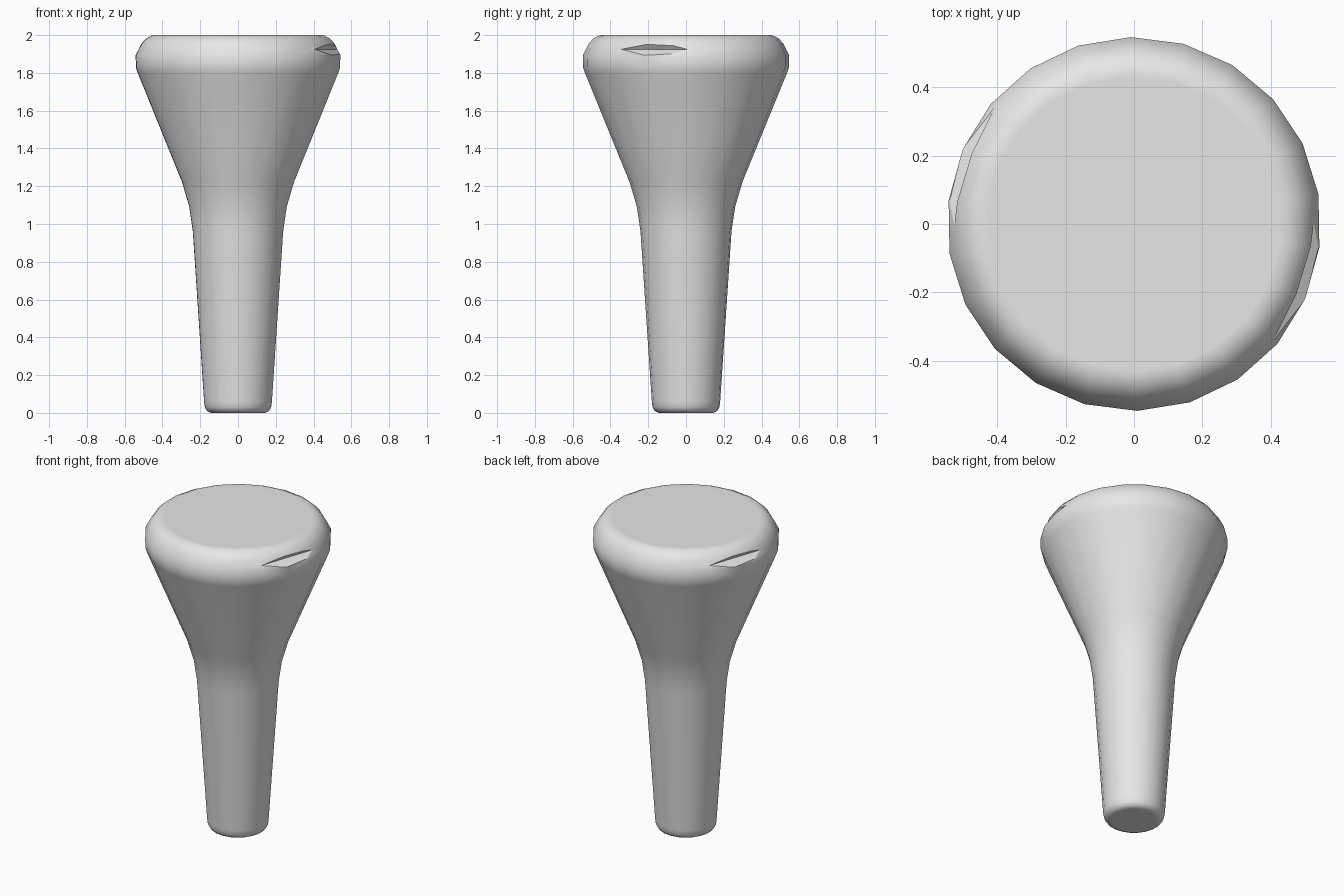
import bpy, bmesh, math
from mathutils import Matrix, Vector

cube = bpy.data.objects.get("Cube")
if cube:
    bpy.data.objects.remove(cube, do_unlink=True)

SIDES = 22
START = math.radians(91)

# One plain grey material
grey = bpy.data.materials.new("light grey")
grey.use_nodes = True
grey.diffuse_color = (0.8, 0.8, 0.8, 1)
grey.node_tree.nodes["Principled BSDF"].inputs["Base Color"].default_value = (0.8, 0.8, 0.8, 1)


def make_object(name, bm):
    bmesh.ops.recalc_face_normals(bm, faces=bm.faces)
    mesh = bpy.data.meshes.new(name)
    bm.to_mesh(mesh)
    bm.free()
    obj = bpy.data.objects.new(name, mesh)
    bpy.context.collection.objects.link(obj)
    return obj


def lathe(name, profile):
    """Closed solid of revolution from (radius, height) points."""
    bm = bmesh.new()
    rings = []
    for r, z in profile:
        angles = [START + math.tau * i / SIDES for i in range(SIDES)]
        rings.append([bm.verts.new((r * math.cos(a), r * math.sin(a), z)) for a in angles])
    for low, high in zip(rings, rings[1:]):
        for i in range(SIDES):
            j = (i + 1) % SIDES
            bm.faces.new((low[i], low[j], high[j], high[i]))
    bm.faces.new(rings[0][::-1])
    bm.faces.new(rings[-1])
    return make_object(name, bm)


def wedge(name, angle):
    """Triangular prism whose inner edge is the bottom of a V notch."""
    bm = bmesh.new()
    turn = Matrix.Rotation(angle, 4, 'Z')
    section = [(0.495, 1.925), (0.585, 2.042), (0.585, 1.867)]
    for t in (-0.4, 0.4):
        for d, z in section:
            bm.verts.new(turn @ Vector((d, t, z)))
    bmesh.ops.convex_hull(bm, input=bm.verts)
    obj = make_object(name, bm)
    obj.hide_render = True
    return obj


# Tapered stem flaring into a rounded head
peg = lathe("peg", [
    (0.125, 0), (0.145, 0), (0.165, 0.01), (0.177, 0.03), (0.181, 0.06),
    (0.241, 0.96), (0.26, 1.09), (0.298, 1.22),
    (0.535, 1.8), (0.545, 1.83), (0.546, 1.895),
    (0.515, 1.955), (0.49, 1.983), (0.455, 2), (0.43, 2)])
peg.data.materials.append(grey)

# Two opposite notches in the rim
bpy.context.view_layer.objects.active = peg
peg.select_set(True)
notch_angle = math.radians(-19)
for name, angle in (("left_notch_cutter", notch_angle), ("right_notch_cutter", notch_angle + math.pi)):
    cutter = wedge(name, angle)
    mod = peg.modifiers.new(name, 'BOOLEAN')
    mod.operation = 'DIFFERENCE'
    mod.solver = 'EXACT'
    mod.object = cutter
    bpy.ops.object.modifier_apply(modifier=mod.name)
    bpy.data.objects.remove(cutter, do_unlink=True)

bpy.ops.object.select_all(action='DESELECT')
peg.select_set(True)
bpy.ops.object.shade_smooth_by_angle(angle=math.radians(35))

# Notch walls stay flat and crisp
tangent = Vector((-math.sin(notch_angle), math.cos(notch_angle), 0))
for face in peg.data.polygons:
    if 1.85 < face.center.z < 1.97 and abs(face.normal.z) > 0.5 and abs(face.normal.dot(tangent)) < 0.01:
        face.use_smooth = False
